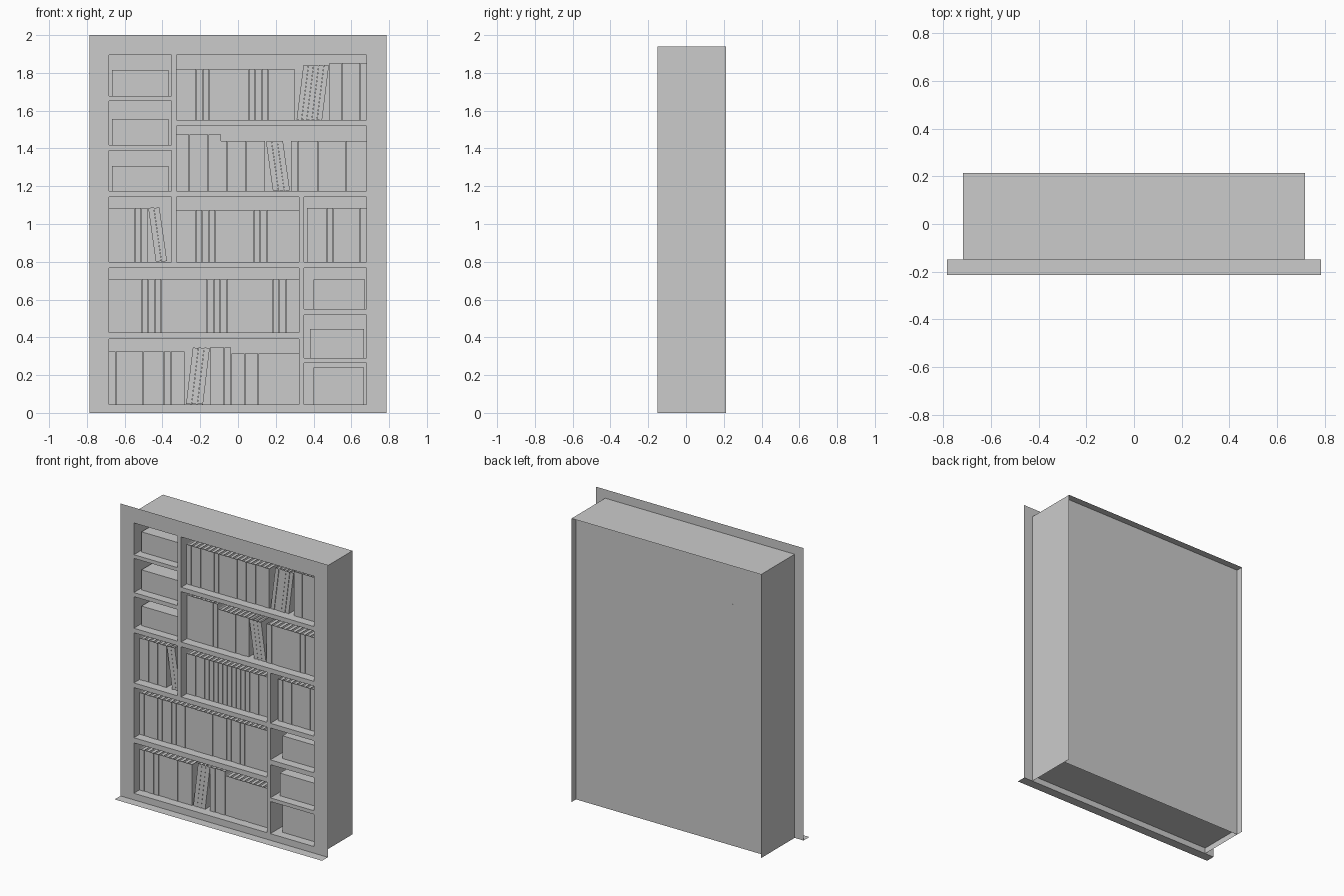
import bpy, bmesh, math, random
from mathutils import Matrix, Vector

if "Cube" in bpy.data.objects:
    bpy.data.objects.remove(bpy.data.objects["Cube"])

random.seed(4)
FRONT, BACK, REAR = -0.15, 0.165, 0.213
L, A, B, C, D, R = -0.683, -0.352, -0.325, 0.323, 0.35, 0.68

# Compartment openings: x0, x1, z0, z1
openings = [
    (L, A, 1.677, 1.894), (L, A, 1.418, 1.652), (L, A, 1.174, 1.39), (L, A, 0.80, 1.143),
    (B, R, 1.55, 1.894), (B, R, 1.175, 1.52), (B, C, 0.80, 1.143), (D, R, 0.80, 1.143),
    (L, C, 0.425, 0.768), (L, C, 0.045, 0.39),
    (D, R, 0.55, 0.768), (D, R, 0.29, 0.517), (D, R, 0.045, 0.265),
]


def finish(bm, name):
    mesh = bpy.data.meshes.new(name)
    bm.to_mesh(mesh)
    bm.free()
    ob = bpy.data.objects.new(name, mesh)
    bpy.context.collection.objects.link(ob)
    return ob


def quad(bm, *pts):
    return bm.faces.new([bm.verts.new(p) for p in pts])


def add_box(bm, x0, x1, y0, y1, z0, z1):
    m = Matrix.Translation(((x0 + x1) / 2, (y0 + y1) / 2, (z0 + z1) / 2))
    m = m @ Matrix.Diagonal((x1 - x0, y1 - y0, z1 - z0, 1))
    return bmesh.ops.create_cube(bm, size=1, matrix=m)['verts']


# Face frame: flat sheet with openings, plus the bottom lip
bm = bmesh.new()
W = 0.785
xs = sorted({-W, W} | {v for o in openings for v in o[:2]})
zs = sorted({0, 2} | {v for o in openings for v in o[2:]})
for x0, x1 in zip(xs, xs[1:]):
    for z0, z1 in zip(zs, zs[1:]):
        cx, cz = (x0 + x1) / 2, (z0 + z1) / 2
        if not any(o[0] < cx < o[1] and o[2] < cz < o[3] for o in openings):
            quad(bm, (x0, FRONT, z0), (x1, FRONT, z0), (x1, FRONT, z1), (x0, FRONT, z1))
quad(bm, (-W, -0.213, 0), (W, -0.213, 0), (W, FRONT, 0), (-W, FRONT, 0))
bmesh.ops.remove_doubles(bm, verts=bm.verts, dist=1e-5)
bmesh.ops.dissolve_limit(bm, angle_limit=0.01, verts=bm.verts, edges=bm.edges)
finish(bm, "face_frame")

# Compartment linings, facing inward
bm = bmesh.new()
for x0, x1, z0, z1 in openings:
    ring = [(x0, z0), (x1, z0), (x1, z1), (x0, z1)]
    for (xa, za), (xb, zb) in zip(ring, ring[1:] + ring[:1]):
        quad(bm, (xa, FRONT, za), (xb, FRONT, zb), (xb, BACK, zb), (xa, BACK, za))
finish(bm, "compartments")

# Outer carcass: sides, top, recessed back and raised bottom
bm = bmesh.new()
S, T = 0.717, 1.94
quad(bm, (-S, FRONT, 0), (-S, FRONT, T), (-S, REAR, T), (-S, REAR, 0))
quad(bm, (S, FRONT, 0), (S, REAR, 0), (S, REAR, T), (S, FRONT, T))
quad(bm, (-S, FRONT, T), (S, FRONT, T), (S, REAR, T), (-S, REAR, T))
quad(bm, (S, BACK, 0), (-S, BACK, 0), (-S, BACK, T), (S, BACK, T))
quad(bm, (-S, FRONT, 0.04), (-S, BACK, 0.04), (S, BACK, 0.04), (S, FRONT, 0.04))
bmesh.ops.remove_doubles(bm, verts=bm.verts, dist=1e-5)
finish(bm, "carcass")

# Storage boxes in the small compartments
for i, (x0, x1, z0, z1) in enumerate([
        (-0.667, -0.368, 1.677, 1.815), (-0.667, -0.368, 1.418, 1.555),
        (-0.667, -0.368, 1.174, 1.307), (0.40, 0.672, 0.55, 0.705),
        (0.38, 0.668, 0.29, 0.445), (0.40, 0.668, 0.045, 0.24)]):
    bm = bmesh.new()
    add_box(bm, x0, x1, -0.09, 0.14, z0, z1)
    finish(bm, f"storage_box_{i + 1}")


def add_book(bm, x, w, z0, z1, tilt=0):
    # Cover block with the page edges sunk into the top
    y = -0.09 + random.choice((0, 0, 0.003))
    vs = add_box(bm, x, x + w, y, 0.13, z0, z1)
    top = max({f for v in vs for f in v.link_faces}, key=lambda f: f.calc_center_median().z)
    inner = bmesh.ops.inset_region(bm, faces=[top], thickness=0.005)['faces']
    allv = set(vs) | set(top.verts) | {v for f in inner for v in f.verts}
    for v in top.verts:
        v.co.z -= 0.008
    if tilt:
        pivot = Vector((x + (w if tilt > 0 else 0), 0, z0))
        bmesh.ops.rotate(bm, cent=pivot, matrix=Matrix.Rotation(tilt, 3, 'Y'), verts=list(allv))


def upright(x0, x1, z0, z1):
    n = max(1, round((x1 - x0) / 0.035))
    step = (x1 - x0) / n
    bm = bmesh.new()
    for i in range(n):
        add_book(bm, x0 + i * step, step - 0.001, z0, z1)
    finish(bm, "upright_books")


def leaning(x0, n, z0, length, tilt, w=0.029):
    bm = bmesh.new()
    for i in range(n):
        add_book(bm, x0 + i * (w + 0.001) / math.cos(tilt), w, z0, z0 + length, tilt)
    finish(bm, "leaning_books")


# Rows of upright books: x0, x1, shelf height, top
for row in [
        (B, 0.30, 1.55, 1.82), (0.485, R, 1.55, 1.853),
        (B, -0.09, 1.175, 1.475), (-0.09, 0.145, 1.175, 1.44), (0.28, R, 1.175, 1.44),
        (L, -0.477, 0.80, 1.085), (B, C, 0.80, 1.075), (0.365, R, 0.80, 1.085),
        (L, C, 0.425, 0.71),
        (L, -0.283, 0.045, 0.325), (-0.148, -0.035, 0.045, 0.345), (-0.035, C, 0.045, 0.315)]:
    upright(*row)

# Leaning groups: first x, count, shelf height, book length, tilt
leaning(0.31, 5, 1.55, 0.29, 0.125, 0.026)
leaning(0.185, 3, 1.175, 0.263, -0.14)
leaning(-0.435, 2, 0.80, 0.287, -0.14)
leaning(-0.275, 3, 0.045, 0.30, 0.12)
